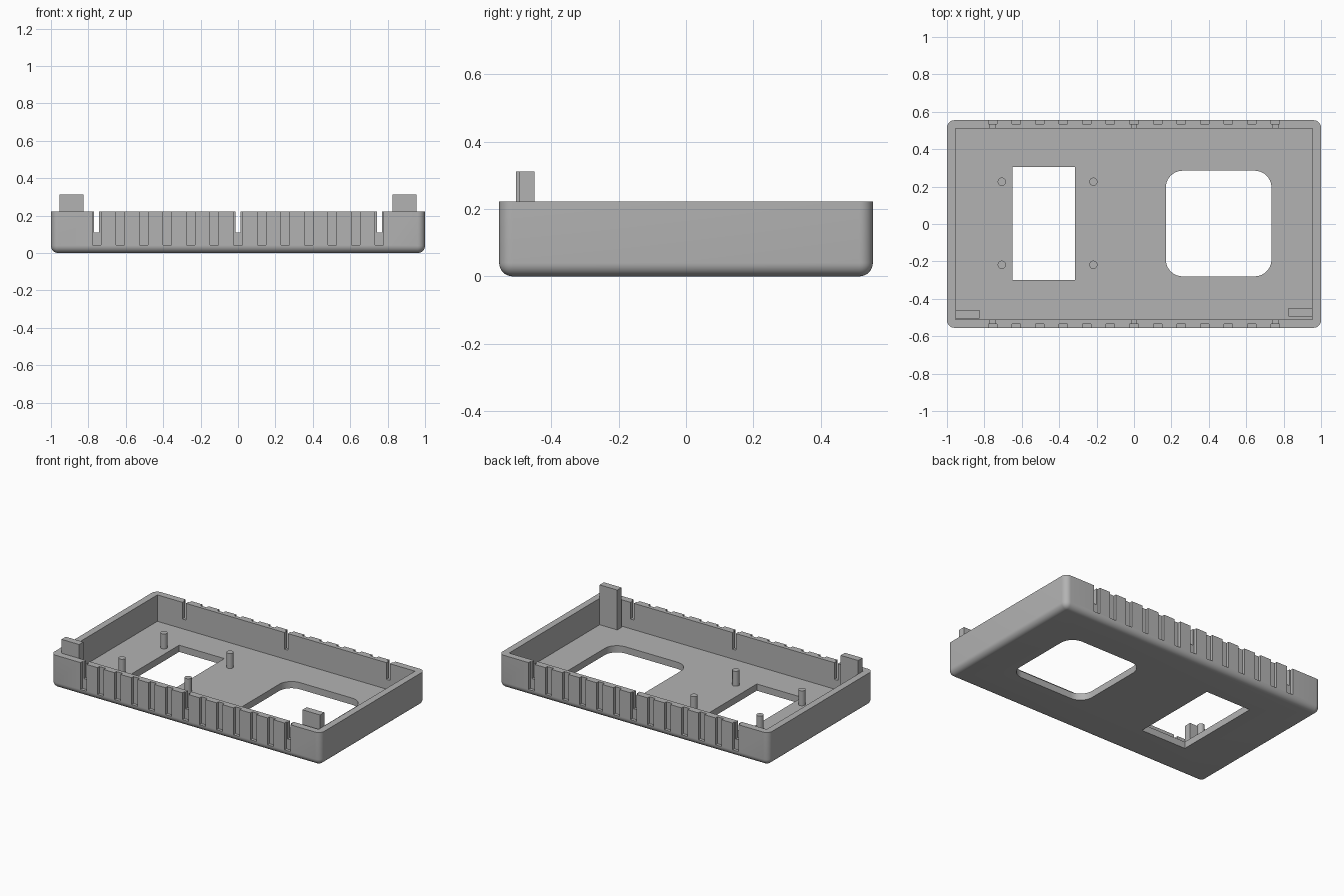
import bpy
import bmesh
import math

if "Cube" in bpy.data.objects:
    bpy.data.objects.remove(bpy.data.objects["Cube"], do_unlink=True)

grey = bpy.data.materials.new("plain_grey")
grey.use_nodes = True
grey.diffuse_color = (0.45, 0.45, 0.45, 1)
grey.node_tree.nodes["Principled BSDF"].inputs["Base Color"].default_value = grey.diffuse_color

WIDTH, DEPTH, HEIGHT = 2.0, 1.11, 0.222
WALL, FLOOR, RADIUS = 0.045, 0.045, 0.04
ABOVE = HEIGHT + 0.1


def add_box(bm, x0, x1, y0, y1, z0, z1):
    """Add an axis-aligned box and return its vertices."""
    verts = bmesh.ops.create_cube(bm, size=1)["verts"]
    for v in verts:
        v.co.x = x1 if v.co.x > 0 else x0
        v.co.y = y1 if v.co.y > 0 else y0
        v.co.z = z1 if v.co.z > 0 else z0
    return verts


def round_edges(bm, edges, radius, segments=8):
    bmesh.ops.bevel(bm, geom=edges, offset=radius, offset_type='OFFSET',
                    segments=segments, profile=0.5, affect='EDGES')


def is_upright(edge):
    a, b = edge.verts
    return abs(a.co.z - b.co.z) > 0.01


def finish(bm, name):
    bmesh.ops.recalc_face_normals(bm, faces=bm.faces)
    mesh = bpy.data.meshes.new(name)
    bm.to_mesh(mesh)
    bm.free()
    mesh.materials.append(grey)
    obj = bpy.data.objects.new(name, mesh)
    bpy.context.collection.objects.link(obj)
    return obj


def activate(obj):
    bpy.ops.object.select_all(action='DESELECT')
    obj.select_set(True)
    bpy.context.view_layer.objects.active = obj


def carve(target, bm):
    """Subtract a mesh from the target, then discard the cutter."""
    cutter = finish(bm, "cutter")
    cutter.hide_render = True
    activate(target)
    mod = target.modifiers.new("cut", 'BOOLEAN')
    mod.operation, mod.solver, mod.object = 'DIFFERENCE', 'EXACT', cutter
    bpy.ops.object.modifier_apply(modifier=mod.name)
    bpy.data.objects.remove(cutter, do_unlink=True)


# Tray body with rounded corners and underside
hx, hy = WIDTH / 2, DEPTH / 2
bm = bmesh.new()
add_box(bm, -hx, hx, -hy, hy, 0, HEIGHT)
round_edges(bm, [e for e in bm.edges
                 if is_upright(e) or all(v.co.z < 0.01 for v in e.verts)], RADIUS)
tray = finish(bm, "tray")

# Inner cavity
bm = bmesh.new()
add_box(bm, -hx + WALL, hx - WALL, -hy + WALL, hy - WALL, FLOOR, ABOVE)
carve(tray, bm)

# Rectangular window in the floor
bm = bmesh.new()
add_box(bm, -0.65, -0.315, -0.3, 0.305, -0.1, 0.1)
carve(tray, bm)

# Rounded opening in the floor
bm = bmesh.new()
add_box(bm, 0.17, 0.735, -0.28, 0.285, -0.1, 0.1)
round_edges(bm, [e for e in bm.edges if is_upright(e)], 0.09, 10)
carve(tray, bm)

# Grip grooves along the front and back walls
bm = bmesh.new()
for i in range(-6, 7):
    x = i * 0.126
    for side in (-1, 1):
        y0, y1 = sorted((side * (hy - 0.02), side * (hy + 0.1)))
        add_box(bm, x - 0.023, x + 0.023, y0, y1, 0.042, ABOVE)
carve(tray, bm)

# Narrow slots right through the front and back walls
bm = bmesh.new()
for x in (-0.756, 0, 0.756):
    add_box(bm, x - 0.013, x + 0.013, -hy - 0.1, hy + 0.1, 0.11, ABOVE)
carve(tray, bm)

activate(tray)
bpy.ops.object.shade_smooth_by_angle(angle=math.radians(30))

# Upright tabs inside the front corners
for name, x0, y0 in (("right_tab", -0.955, -0.505), ("left_tab", 0.825, -0.495)):
    bm = bmesh.new()
    add_box(bm, x0, x0 + 0.13, y0, y0 + 0.045, FLOOR, 0.312)
    finish(bm, name)

# Mounting pegs around the window
for x in (-0.707, -0.217):
    for y in (-0.218, 0.226):
        bpy.ops.mesh.primitive_cylinder_add(vertices=24, radius=0.022, depth=0.1,
                                            location=(x, y, FLOOR + 0.05))
        peg = bpy.context.object
        peg.name = "mounting_peg"
        peg.data.materials.append(grey)
        bpy.ops.object.shade_smooth_by_angle(angle=math.radians(30))
